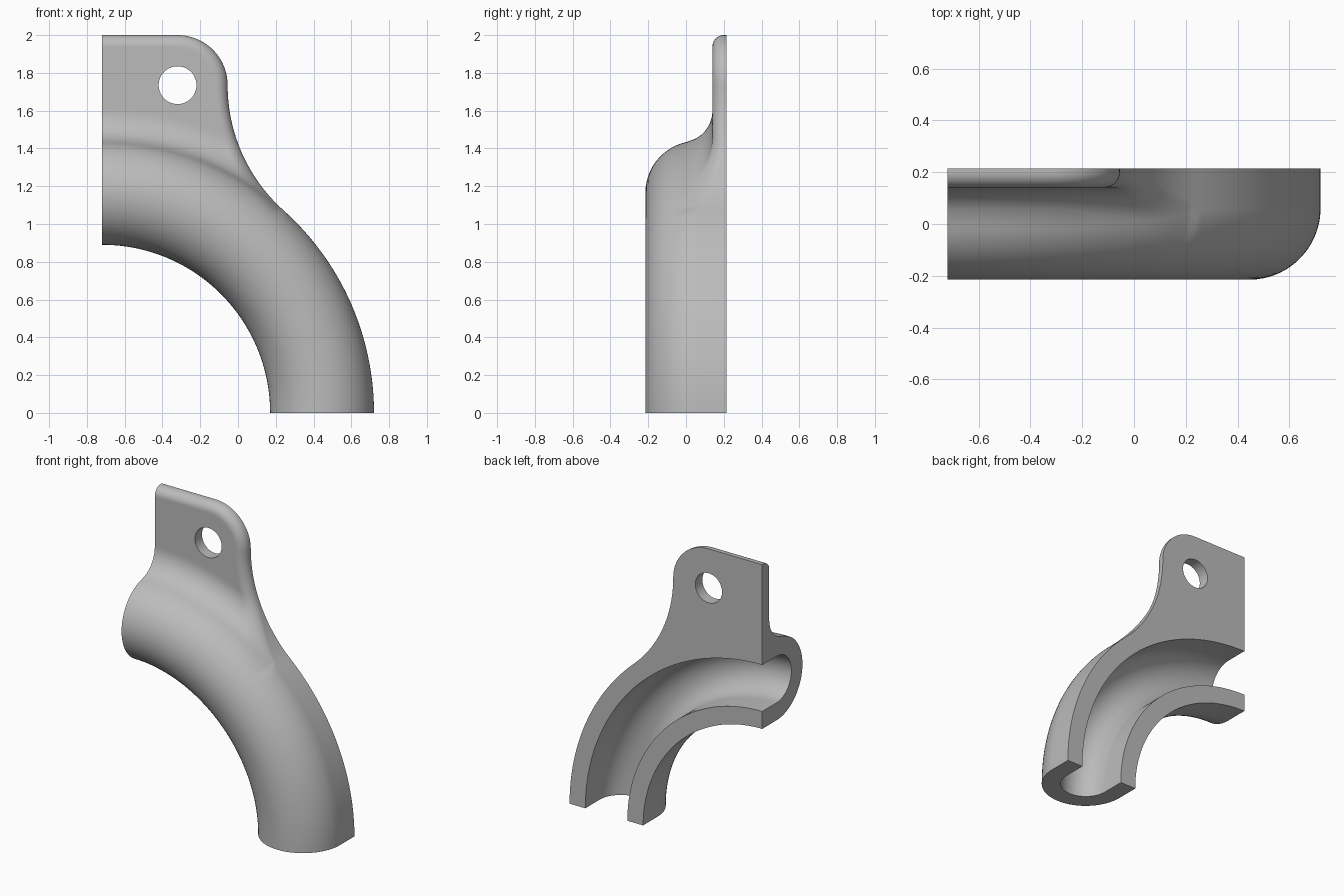
import bpy, bmesh
from math import sin, cos, pi, hypot, sqrt, atan2

cube = bpy.data.objects.get("Cube")
if cube:
    bpy.data.objects.remove(cube)

# Main dimensions: the bend axis runs along y through (AXIS_X, 0)
AXIS_X, BACK = -0.72, 0.215
BEND, TUBE, BORE, TUBE_Y = 1.165, 0.275, 0.157, 0.06
OUTER = BEND + TUBE
HOLE_X, HOLE_Z, HOLE_R = -0.32, 1.735, 0.1
CORNER, TOP, ROUND = 0.265, 2.0, 0.06
FLANGE_Y, FILLET = 0.14, 0.17

# Fillet between tube and flange, tangent to both
fil_y = FLANGE_Y - FILLET
fil_r = BEND + sqrt((TUBE + FILLET) ** 2 - (TUBE_Y - fil_y) ** 2)
join_r = BEND + (fil_r - BEND) * TUBE / (TUBE + FILLET)

# Concave sweep from the flange edge down to the tube, tangent to both
edge = HOLE_X + CORNER - AXIS_X
SWEEP = (edge ** 2 + HOLE_Z ** 2 - OUTER ** 2) / (2 * (OUTER - edge))
sweep_x = AXIS_X + edge + SWEEP
join_angle = atan2(HOLE_Z, edge + SWEEP)


def inset(x, z):
    """Distance from a flange point to the flange outline."""
    d = hypot(x - sweep_x, z - HOLE_Z) - SWEEP
    if z > HOLE_Z:
        d = TOP - z if x < HOLE_X else CORNER - hypot(x - HOLE_X, z - HOLE_Z)
    elif x < HOLE_X:
        d = min(d, TOP - z)
    return max(d, 0)


def tube_front(r):
    return TUBE_Y - sqrt(max(TUBE ** 2 - (r - BEND) ** 2, 0))


def front(r, x, z, flanged):
    """Front surface depth, with fillet and rounded rim."""
    if not flanged:
        return tube_front(r)
    if r <= join_r:
        y = tube_front(r)
    elif r < fil_r:
        y = fil_y + sqrt(FILLET ** 2 - (fil_r - r) ** 2)
    else:
        y = FLANGE_Y
    d = inset(x, z)
    if d < ROUND:
        y += ROUND - sqrt(ROUND ** 2 - (ROUND - d) ** 2)
    return y


# Outline columns: top edge, round corner, concave sweep, plain tube
outline = []
for i in range(12):
    outline.append((AXIS_X + (HOLE_X - AXIS_X) * i / 12, TOP, True))
for i in range(20):
    a = pi / 2 * (1 - i / 20)
    outline.append((HOLE_X + CORNER * cos(a), HOLE_Z + CORNER * sin(a), True))
for i in range(36):
    a = pi + join_angle * i / 36
    outline.append((sweep_x + SWEEP * cos(a), HOLE_Z + SWEEP * sin(a), True))
for i in range(37):
    a = join_angle * (1 - i / 36)
    outline.append((AXIS_X + OUTER * cos(a), OUTER * sin(a), False))

ARC, RIM = 28, 44


def section(px, pz, flanged):
    """Closed cross-section loop under one outline point."""
    rmax = hypot(px - AXIS_X, pz)
    ux, uz = (px - AXIS_X) / rmax, pz / rmax
    pts = [(BEND - TUBE, BACK)]
    end = atan2(TUBE_Y - tube_front(join_r), join_r - BEND)
    radii = [BEND + TUBE * cos(pi + (end - pi) * i / ARC) for i in range(ARC)]
    radii += [join_r + (rmax - join_r) * sin(pi / 2 * i / RIM) for i in range(RIM + 1)]
    for r in radii:
        pts.append((r, front(r, AXIS_X + r * ux, r * uz, flanged)))
    pts += [(rmax, BACK), (BEND + BORE, BACK)]
    for i in range(ARC + 1):
        a = pi * i / ARC
        pts.append((BEND + BORE * cos(a), TUBE_Y - BORE * sin(a)))
    pts.append((BEND - BORE, BACK))
    return [(AXIS_X + r * ux, y, r * uz) for r, y in pts]


# Skin the sections into one solid half-elbow
bm = bmesh.new()
rings = [[bm.verts.new(p) for p in section(*o)] for o in outline]
n = len(rings[0])
for a, b in zip(rings, rings[1:]):
    for j in range(n):
        k = (j + 1) % n
        bm.faces.new((a[j], a[k], b[k], b[j]))
bm.faces.new(rings[0])
bm.faces.new(rings[-1])
bmesh.ops.recalc_face_normals(bm, faces=bm.faces)
mesh = bpy.data.meshes.new("elbow_bracket")
bm.to_mesh(mesh)
bm.free()
elbow = bpy.data.objects.new("elbow_bracket", mesh)
bpy.context.collection.objects.link(elbow)

# Bolt hole
bpy.ops.mesh.primitive_cylinder_add(vertices=64, radius=HOLE_R, depth=1,
                                    location=(HOLE_X, BACK, HOLE_Z), rotation=(pi / 2, 0, 0))
cutter = bpy.context.object
cutter.name = "bolt_hole_cutter"
cut = elbow.modifiers.new("bolt_hole", "BOOLEAN")
cut.operation, cut.solver, cut.object = "DIFFERENCE", "EXACT", cutter
bpy.ops.object.select_all(action="DESELECT")
elbow.select_set(True)
bpy.context.view_layer.objects.active = elbow
bpy.ops.object.modifier_apply(modifier=cut.name)
bpy.data.objects.remove(cutter)

# Plain grey material
grey = bpy.data.materials.new("plain_grey")
grey.use_nodes = True
grey.diffuse_color = (0.5, 0.5, 0.5, 1)
grey.node_tree.nodes["Principled BSDF"].inputs["Base Color"].default_value = (0.5, 0.5, 0.5, 1)
elbow.data.materials.clear()
elbow.data.materials.append(grey)
bpy.ops.object.shade_smooth_by_angle(angle=pi / 6)
